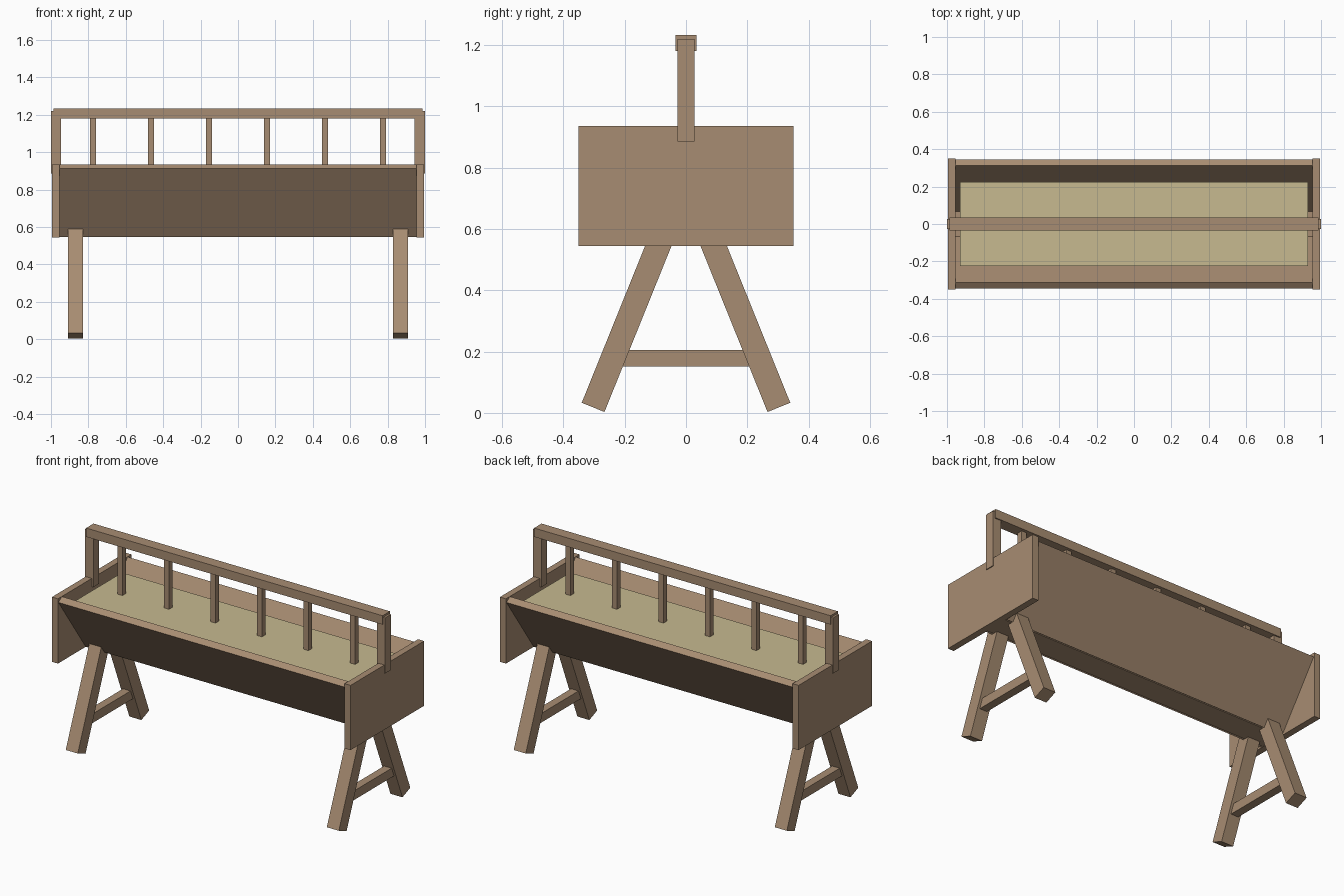
import bpy
import math
from mathutils import Matrix, Vector

cube = bpy.data.objects.get("Cube")
if cube:
    bpy.data.objects.remove(cube, do_unlink=True)


def material(name, color):
    mat = bpy.data.materials.new(name)
    mat.use_nodes = True
    mat.diffuse_color = color
    mat.node_tree.nodes["Principled BSDF"].inputs["Base Color"].default_value = color
    return mat


wood = material("brown wood", (0.39, 0.265, 0.168, 1))
straw = material("pale straw", (0.57, 0.49, 0.28, 1))


def box(name, center, size, mat=wood, tilt=0.0):
    """Box of a given size, tilted about the x axis."""
    bpy.ops.mesh.primitive_cube_add(size=1)
    ob = bpy.context.object
    ob.name = name
    ob.data.transform(Matrix.Rotation(tilt, 4, 'X') @ Matrix.Diagonal((*size, 1)))
    ob.location = center
    ob.data.materials.append(mat)
    return ob


def beam(name, x, start, end, width, thick):
    """Box running between two (y, z) points."""
    a, b = Vector((x, *start)), Vector((x, *end))
    d = b - a
    return box(name, (a + b) / 2, (width, thick, d.length), tilt=math.atan2(-d.y, d.z))


# Trough: floor, two sloping sides and two end boards
box("trough_floor", (0, 0, 0.567), (1.92, 0.15, 0.04))
for s, side in ((-1, "front"), (1, "back")):
    beam(side + "_plank", 0, (s * 0.069, 0.557), (s * 0.329, 0.923), 1.92, 0.04)
for s, side in ((-1, "right"), (1, "left")):
    box(side + "_end_board", (s * 0.975, 0, 0.74), (0.04, 0.7, 0.39))

# Feed filling
box("straw_fill", (0, 0, 0.82), (1.86, 0.45, 0.12), straw)

# Trestles: splayed legs with a cross brace
for s, side in ((-1, "right"), (1, "left")):
    for t, end in ((-1, "front"), (1, "back")):
        beam(f"{end}_{side}_leg", s * 0.87, (t * 0.303, 0.018), (t * 0.074, 0.585), 0.08, 0.08)
    box(side + "_brace", (s * 0.87, 0, 0.178), (0.05, 0.43, 0.055))

# Top rail with end posts and spindles
box("top_rail", (0, 0, 1.206), (1.975, 0.07, 0.053))
for s, side in ((-1, "right"), (1, "left")):
    box(side + "_post", (s * 0.9725, 0, 1.0525), (0.055, 0.056, 0.335))
for i in range(6):
    box(f"spindle_{i + 1}", ((i - 2.5) * 0.31, 0, 1.02), (0.034, 0.034, 0.34))
